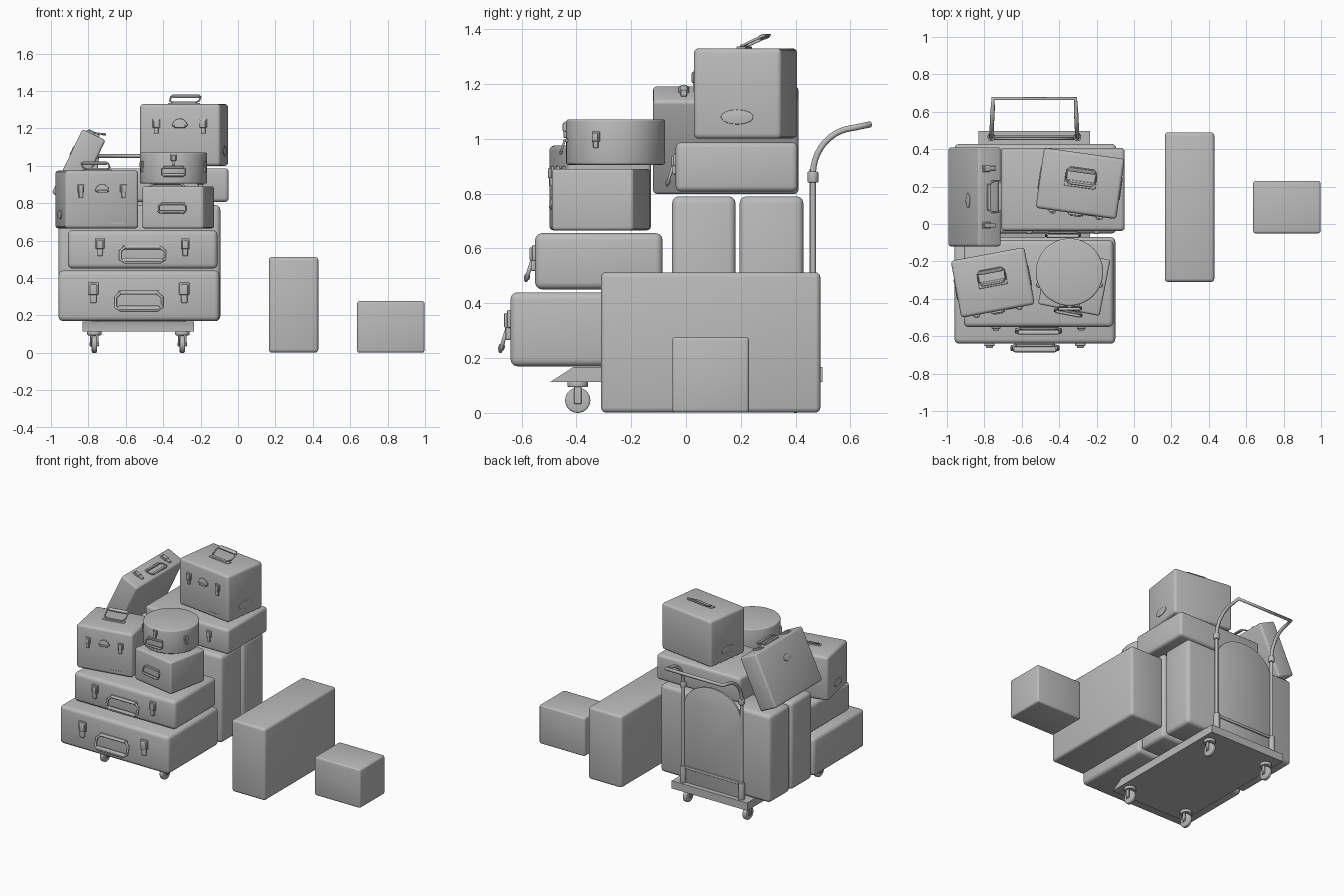
import bpy, bmesh, math
from mathutils import Matrix, Vector

cube = bpy.data.objects.get("Cube")
if cube:
    bpy.data.objects.remove(cube, do_unlink=True)

grey = bpy.data.materials.new("plain_grey")
grey.use_nodes = True
grey.diffuse_color = (0.5, 0.5, 0.5, 1)
grey.node_tree.nodes["Principled BSDF"].inputs["Base Color"].default_value = (0.5, 0.5, 0.5, 1)

T = lambda x, y, z: Matrix.Translation((x, y, z))
R = lambda deg, axis: Matrix.Rotation(math.radians(deg), 4, axis)
made = []


def finish(name, bm, M, bevel=0, segments=3):
    if bevel:
        sharp = [e for e in bm.edges if e.calc_face_angle(0) > 0.7]
        bmesh.ops.bevel(bm, geom=sharp, offset=bevel, segments=segments, profile=0.5, affect='EDGES')
    bmesh.ops.recalc_face_normals(bm, faces=bm.faces)
    mesh = bpy.data.meshes.new(name)
    bm.to_mesh(mesh)
    bm.free()
    mesh.materials.append(grey)
    ob = bpy.data.objects.new(name, mesh)
    ob.matrix_world = M
    bpy.context.collection.objects.link(ob)
    made.append(ob)
    return ob


def box(name, size, M, bevel=0.0, segments=3):
    bm = bmesh.new()
    bmesh.ops.create_cube(bm, size=1)
    bmesh.ops.scale(bm, vec=size, verts=bm.verts)
    return finish(name, bm, M, bevel, segments)


def disc(name, r, h, M, bevel=0.0, sides=32, squash=1):
    bm = bmesh.new()
    bmesh.ops.create_cone(bm, cap_ends=True, segments=sides, radius1=r, radius2=r, depth=h)
    bmesh.ops.scale(bm, vec=(1, squash, 1), verts=bm.verts)
    return finish(name, bm, M, bevel)


def prism(name, outline, depth, M, bevel=0.0):
    """Outline in local xy, extruded along z."""
    bm = bmesh.new()
    face = bm.faces.new([bm.verts.new((x, y, 0)) for x, y in outline])
    out = bmesh.ops.extrude_face_region(bm, geom=[face])["geom"]
    bmesh.ops.translate(bm, vec=(0, 0, depth), verts=[v for v in out if isinstance(v, bmesh.types.BMVert)])
    return finish(name, bm, M, bevel, 2)


def tube(name, points, r, M):
    cu = bpy.data.curves.new(name, 'CURVE')
    cu.dimensions = '3D'
    cu.bevel_depth, cu.bevel_resolution, cu.use_fill_caps = r, 3, True
    sp = cu.splines.new('POLY')
    sp.points.add(len(points) - 1)
    for p, co in zip(sp.points, points):
        p.co = (*co, 1)
    cu.materials.append(grey)
    ob = bpy.data.objects.new(name, cu)
    ob.matrix_world = M
    bpy.context.collection.objects.link(ob)


# Carrying handle: pivots along local x, swings out along local y
def handle(name, w, drop, M):
    a, b, r = w * 0.36, w * 0.46, w * 0.028
    tube(name + "_bail", [(-a, 0, 0), (-b, drop * 0.25, 0), (-b, drop * 0.8, 0), (-a, drop, 0),
                          (a, drop, 0), (b, drop * 0.8, 0), (b, drop * 0.25, 0), (a, 0, 0)], r, M)
    tube(name + "_hinge", [(-a, 0, 0), (a, 0, 0)], r * 1.3, M)
    box(name + "_grip", (w * 0.84, drop * 0.24, w * 0.085), M @ T(0, drop * 0.86, 0), w * 0.025)


# Latch: stepped plates on a face whose normal is local -y
def latch(name, s, M):
    box(name + "_plate", (0.05 * s, 0.014 * s, 0.06 * s), M @ T(0, -0.004 * s, 0.02 * s), 0.004 * s)
    box(name + "_flap", (0.034 * s, 0.026 * s, 0.05 * s), M @ T(0, -0.008 * s, 0.015 * s), 0.005 * s)
    box(name + "_tongue", (0.03 * s, 0.018 * s, 0.05 * s), M @ T(0, -0.007 * s, -0.025 * s), 0.005 * s)


def front_handle(name, w, drop, M, tilt=-107):
    box(name + "_mount", (w * 0.8, 0.01, w * 0.09), M, 0.003)
    handle(name, w, drop, M @ T(0, -0.008, 0) @ R(tilt, 'X'))


# Flat suitcase with handle and two latches on the front edge
def suitcase(name, size, M, w, drop, spread, s=1.0, bevel=0.025):
    x, y, z = size
    box(name, size, M, bevel)
    front = M @ T(0, -y / 2, 0)
    front_handle(name + "_handle", w, drop, front @ T(0, 0, z * 0.06 if spread else 0.02))
    for side in (-1, 1):
        if spread:
            latch(name + "_latch", s, front @ T(side * spread, 0, z * 0.06))


# Upright vanity box with top handle, front fittings and oval side plates
def vanity_box(name, size, M):
    x, y, z = size
    k = x / 0.44
    box(name, size, M, 0.018)
    box(name + "_handle_mount", (0.17 * k, 0.035 * k, 0.012), M @ T(0, -0.005, z / 2), 0.004)
    handle(name + "_handle", 0.175 * k, 0.095 * k, M @ T(0, -0.005, z / 2 + 0.008) @ R(25, 'X'))
    front = M @ T(0, -y / 2, 0.14 * z)
    for side in (-1, 1):
        latch(name + "_latch", 0.8 * k, front @ T(side * 0.128 * k, 0, 0))
        disc(name + "_side_oval", 0.06 * k, 0.009, M @ T(side * x / 2, 0, -z * 0.26)
             @ R(90, 'Z') @ R(90, 'X'), 0.003, squash=0.45)
    arch = [(0.042 * k * math.cos(t * math.pi / 12), 0.042 * k * math.sin(t * math.pi / 12)) for t in range(13)]
    prism(name + "_clasp", arch, 0.012, front @ T(0, 0.002, 0) @ R(90, 'X'), 0.003)
    box(name + "_clasp_bar", (0.06 * k, 0.02, 0.016 * k), front @ T(0, -0.006, 0), 0.004)
    box(name + "_tag", (0.08 * k, 0.005, 0.01), M @ T(0.09 * k, -y / 2, -z * 0.41))


# Front stack
suitcase("bottom_suitcase", (0.86, 0.57, 0.27), T(-0.53, -0.355, 0.305), 0.27, 0.1, 0.243, 1.1)
suitcase("second_suitcase", (0.8, 0.465, 0.205), T(-0.51, -0.318, 0.553), 0.26, 0.085, 0.228, 0.95)
vanity_box("left_vanity_box", (0.4, 0.31, 0.31), T(-0.755, -0.313, 0.82) @ R(10.5, 'Z'))
suitcase("right_small_box", (0.335, 0.305, 0.225), T(-0.32, -0.31, 0.778) @ R(-11, 'Z'), 0.16, 0.055, 0, bevel=0.012)

# Hat box drum
drum = T(-0.345, -0.257, 0.988)
disc("hat_box", 0.18, 0.166, drum, 0.009, 64)
front_handle("hat_box_handle", 0.14, 0.05, drum @ T(0, -0.178, 0.005))
for angle in (-67, 0, 67):
    latch("hat_box_latch", 0.6, drum @ R(angle, 'Z') @ T(0, -0.18, 0.045 if angle == 0 else 0.008))

# Rear stack
for y in (0.065, 0.312):
    box("upright_suitcase", (0.865, 0.232, 0.62), T(-0.527, y, 0.48), 0.025)
suitcase("upper_suitcase", (0.66, 0.445, 0.18), T(-0.38, 0.185, 0.897), 0.2, 0.08, 0.18, 0.75, 0.02)
vanity_box("top_vanity_box", (0.435, 0.325, 0.33), T(-0.288, 0.217, 1.165) @ R(-8, 'Z'))

# Leaning suitcase, its handle edge up and turned towards +x
lean = math.radians(25.6)
n = Vector((math.sin(lean), 0, math.cos(lean)))
u = Vector((-math.cos(lean), 0, math.sin(lean)))
tilted = T(-0.852, 0.145, 0.995) @ Matrix((Vector((0, 1, 0)), -n, u)).transposed().to_4x4()
suitcase("leaning_suitcase", (0.53, 0.38, 0.137), tilted, 0.18, 0.065, 0.153, 0.75, 0.014)
disc("leaning_suitcase_oval", 0.04, 0.008, tilted @ T(-0.02, -0.063, 0.0685), 0.002, squash=0.6)

# Loose boxes on the floor
box("large_floor_box", (0.265, 0.8, 0.512), T(0.297, 0.09, 0.257), 0.018)
box("small_floor_box", (0.36, 0.28, 0.275), T(0.817, 0.09, 0.139), 0.012)

# Trolley platform with a sloping front lip
cx = -0.533
prism("trolley_platform", [(-0.495, 0.113), (0.497, 0.113), (0.497, 0.168), (-0.41, 0.168)], 0.595,
      T(cx - 0.2975, 0, 0) @ R(90, 'Z') @ R(90, 'X'))

# Trolley back panel with an arched top
arch = [(0.222 * math.cos(t * math.pi / 24), 0.72 + 0.17 * math.sin(t * math.pi / 24)) for t in range(25)]
prism("trolley_back_panel", arch + [(-0.222, 0.165), (0.222, 0.165)], 0.014,
      T(cx, 0.464, 0) @ R(90, 'X'), 0.003)
box("trolley_panel_rail", (0.45, 0.02, 0.02), T(cx, 0.462, 0.275), 0.004)

# Push handle
bend = []
for t in range(11):
    a = math.radians(85 * t / 10)
    bend.append((0.463 + 0.16 * (1 - math.cos(a)), 0.87 + 0.17 * math.sin(a)))
bend.append((0.67, 1.052))
half = [(0.23, 0.463, 0.165)] + [(0.23 - (y - 0.463) * 0.05, y, z) for y, z in bend]
tube("trolley_push_handle", [(-x, y, z) for x, y, z in half] + half[::-1], 0.0115, T(cx, 0, 0))

# Handle sockets, elbows and casters on both sides
for side in (-1, 1):
    x = cx + side * 0.23
    disc("handle_socket", 0.021, 0.12, T(x, 0.465, 0.225), 0.004)
    disc("handle_collar", 0.02, 0.04, T(x, 0.463, 0.86), 0.005)
    for y in (-0.395, 0.4):
        base = T(cx + side * 0.235, y, 0)
        disc("caster_plate", 0.038, 0.022, base @ T(0, 0, 0.105), 0.005)
        disc("caster_wheel", 0.046, 0.028, base @ T(0, 0, 0.046) @ R(90, 'Y'), 0.007)
        disc("caster_axle", 0.009, 0.05, base @ T(0, 0, 0.046) @ R(90, 'Y'), 0, 16)
        for cheek in (-1, 1):
            box("caster_fork", (0.006, 0.026, 0.07), base @ T(cheek * 0.019, 0, 0.068), 0.002)

# Smooth shading with crisp edges
bpy.ops.object.select_all(action='DESELECT')
for ob in made:
    ob.select_set(True)
bpy.context.view_layer.objects.active = made[0]
bpy.ops.object.shade_smooth_by_angle(angle=math.radians(35))
